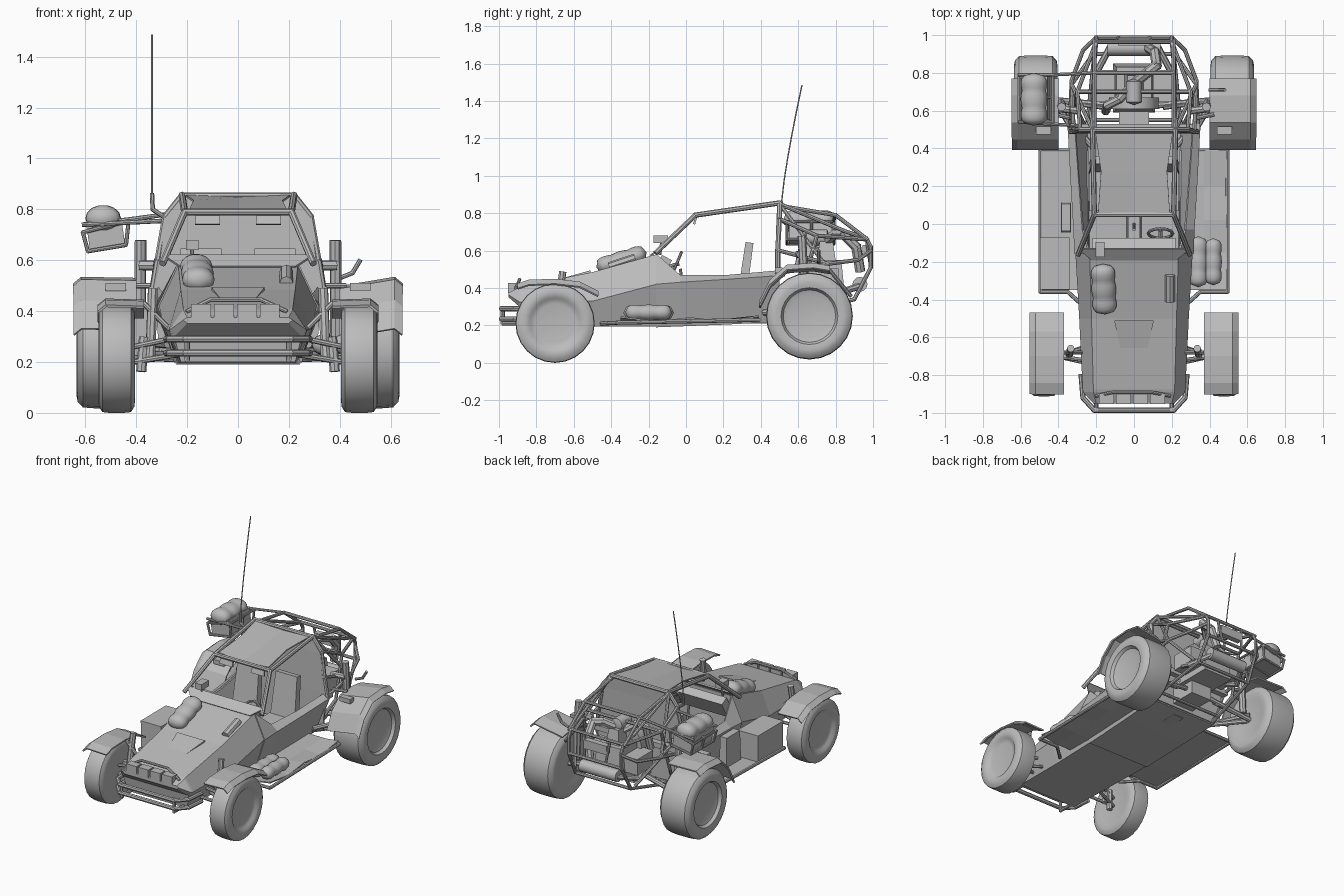
import bpy, bmesh, math
from mathutils import Vector, Matrix

if "Cube" in bpy.data.objects:
    bpy.data.objects.remove(bpy.data.objects["Cube"], do_unlink=True)

grey = bpy.data.materials.new("plain grey")
grey.use_nodes = True
grey.diffuse_color = (0.5, 0.5, 0.5, 1)
grey.node_tree.nodes["Principled BSDF"].inputs["Base Color"].default_value = (0.5, 0.5, 0.5, 1)
SIDES = (("left", 1), ("right", -1))


def finish(name, bm, smooth=False, thick=0):
    bmesh.ops.recalc_face_normals(bm, faces=bm.faces)
    mesh = bpy.data.meshes.new(name)
    bm.to_mesh(mesh)
    bm.free()
    mesh.materials.append(grey)
    ob = bpy.data.objects.new(name, mesh)
    bpy.context.collection.objects.link(ob)
    if thick:
        mod = ob.modifiers.new("thickness", "SOLIDIFY")
        mod.thickness = thick
        mod.offset = 0
    if smooth:
        bpy.ops.object.select_all(action="DESELECT")
        ob.select_set(True)
        bpy.context.view_layer.objects.active = ob
        bpy.ops.object.shade_smooth_by_angle(angle=math.radians(40))
    return ob


def box(name, center, size, tilt=(0, 0, 0), taper=1):
    bm = bmesh.new()
    bmesh.ops.create_cube(bm, size=1)
    for v in bm.verts:
        if v.co.z > 0:
            v.co.x *= taper
            v.co.y *= taper
        v.co = Vector(a * b for a, b in zip(v.co, size))
    rot = Matrix.Rotation(tilt[2], 4, "Z") @ Matrix.Rotation(tilt[1], 4, "Y") @ Matrix.Rotation(tilt[0], 4, "X")
    bm.transform(Matrix.Translation(center) @ rot)
    return finish(name, bm)


def tube(name, *paths, r=0.011, n=8):
    bm = bmesh.new()
    for path in paths:
        for a, b in zip(path, path[1:]):
            a, b = Vector(a), Vector(b)
            d = b - a
            m = Matrix.Translation((a + b) / 2) @ d.to_track_quat("Z", "Y").to_matrix().to_4x4()
            bmesh.ops.create_cone(bm, cap_ends=True, segments=n, radius1=r, radius2=r,
                                  depth=d.length + r * 0.8, matrix=m)
    return finish(name, bm, smooth=True)


def mirrored(name, *paths, r=0.011):
    for side, s in SIDES:
        tube(side + "_" + name, *[[(s * x, y, z) for x, y, z in p] for p in paths], r=r)


def loft(name, sections, closed=False, thick=0):
    bm = bmesh.new()
    rings = [[bm.verts.new(p) for p in sec] for sec in sections]
    n = len(rings[0])
    for a, b in zip(rings, rings[1:]):
        for i in range(n if closed else n - 1):
            j = (i + 1) % n
            bm.faces.new((a[i], a[j], b[j], b[i]))
    if closed:
        bm.faces.new(rings[0])
        bm.faces.new(rings[-1])
    return finish(name, bm, thick=thick)


def lathe(name, profile, loc, axis="X", n=24, scale=(1, 1, 1)):
    bm = bmesh.new()
    vs = [bm.verts.new((r, 0, t)) for t, r in profile]
    es = [bm.edges.new(e) for e in zip(vs, vs[1:])]
    bmesh.ops.spin(bm, geom=vs + es, axis=(0, 0, 1), cent=(0, 0, 0), steps=n, angle=math.tau, use_duplicate=False)
    bmesh.ops.remove_doubles(bm, verts=bm.verts, dist=0.0005)
    turn = Matrix.Rotation(math.pi / 2, 4, "Y") if axis == "X" else Matrix.Rotation(-math.pi / 2, 4, "X")
    bm.transform(Matrix.Translation(loc) @ Matrix.Diagonal((*scale, 1)) @ turn)
    return finish(name, bm, smooth=True)


def bag(name, loc, length, r, scale=(1, 1, 1)):
    steps = 18
    prof = []
    for i in range(steps + 1):
        u = i / steps
        swell = (1 - abs(2 * u - 1) ** 8) ** 0.5 * (0.9 + 0.1 * abs(math.sin(math.pi * u * 3)))
        prof.append(((u - 0.5) * length, r * swell))
    return lathe(name, prof, loc, "Y", 14, scale)


# Wheels with broad flat treads and dished discs
def wheel(name, s, x, y, z, r, half, rim):
    prof = [(-half * .8, 0), (-half * .9, rim), (-half, r * .78), (-half * .96, r * .89), (-half * .78, r * .985),
            (-half * .4, r), (half * .4, r), (half * .78, r * .985), (half * .96, r * .89), (half, r * .78),
            (half * .95, rim + .012), (half * .78, rim), (half * .7, rim * .8), (half * .7, 0)]
    lathe(name, [(t * s, q) for t, q in prof], (s * x, y, z))


for side, s in SIDES:
    wheel(side + "_front_wheel", s, .477, -.70, .212, .212, .072, .13)
    wheel(side + "_rear_wheel", s, .52, .66, .25, .232, .115, .14)

# Hood: rows of y, top z and half width, crease z and half width, bottom z and half width
hood = [(-.95, .375, .20, .365, .215, .352, .20), (-.89, .405, .215, .325, .27, .30, .25),
        (-.875, .41, .215, .325, .272, .20, .225), (-.5, .485, .225, .33, .29, .195, .23),
        (-.16, .58, .235, .42, .31, .195, .24)]
loft("hood", [[(-tw, y, tz), (tw, y, tz), (cw, y, cz), (bw, y, bz), (-bw, y, bz), (-cw, y, cz)]
              for y, tz, tw, cz, cw, bz, bw in hood], closed=True)
loft("cowl", [[(-.225, -.19, .573), (.225, -.19, .573)], [(-.295, -.13, .618), (.295, -.13, .618)]], thick=.01)

# Open cockpit tub
tub = [(-.16, .58, .235, .42, .31, .195, .24), (-.03, .465, .27, .43, .315, .20, .24),
       (.22, .465, .29, .445, .33, .21, .245), (.5, .49, .31, .465, .345, .225, .25)]
loft("cockpit_tub", [[(-tw, y, tz), (-cw, y, cz), (-bw, y, bz), (bw, y, bz), (cw, y, cz), (tw, y, tz)]
                     for y, tz, tw, cz, cw, bz, bw in tub], thick=.012)
box("dashboard", (0, -.13, .51), (.44, .06, .12), (-.5, 0, 0))
box("floor_tunnel", (0, .15, .25), (.08, .6, .08), taper=.8)
box("rear_shelf", (0, .505, .48), (.70, .05, .035))
loft("firewall", [[(-.31, .485, .24), (-.33, .485, .5), (-.29, .49, .76), (-.215, .495, .85)],
                  [(.31, .485, .24), (.33, .485, .5), (.29, .49, .76), (.215, .495, .85)]], thick=.014)
loft("roof_panel", [[(-.19, .06, .80), (0, .06, .79), (.19, .06, .80)],
                    [(-.175, .28, .832), (0, .28, .815), (.175, .28, .832)],
                    [(-.205, .48, .853), (0, .48, .845), (.205, .48, .853)]], thick=.008)
for side, s in SIDES:
    box(side + "_door_seam_front", (s * .276, -.06, .325), (.008, .012, .20), (0, s * .29, 0))
    box(side + "_door_seam_rear", (s * .289, .24, .33), (.008, .012, .20), (0, s * .34, 0))
    # Seats
    box(side + "_seat_base", (s * .14, .19, .31), (.19, .24, .12))
    box(side + "_seat_back", (s * .145, .315, .47), (.19, .05, .35), (-.14, 0, 0), .85)
    box(side + "_sun_visor", (s * .12, .05, .765), (.10, .012, .05), (-.3, 0, 0), .9)

# Roll cage
mirrored("windshield_pillar", [(.295, -.16, .59), (.21, .05, .79), (.22, .5, .855)], r=.014)
mirrored("main_hoop", [(.335, .49, .48), (.315, .49, .6), (.285, .5, .77), (.22, .5, .852)], r=.014)
tube("cage_cross_bars", [(-.21, .05, .79), (.21, .05, .79)], [(-.22, .5, .852), (.22, .5, .852)], r=.014)
mirrored("rear_cage", [(.22, .5, .85), (.21, .86, .70), (.2, .965, .665), (.2, .988, .62), (.2, .988, .51), (.21, .90, .34), (.25, .5, .24)],
         [(.32, .5, .6), (.33, .76, .53), (.27, .92, .55), (.2, .988, .60)], [(.285, .5, .77), (.30, .7, .68), (.2, .965, .66)],
         [(.22, .5, .85), (.33, .74, .53), (.23, .88, .36)], [(.34, .5, .48), (.33, .76, .53)],
         [(.30, .7, .68), (.31, .62, .40), (.25, .5, .25)], [(.21, .5, .84), (.21, .8, .79), (.21, .97, .66)])
tube("rear_cross_bars", *[[(-w, y, z), (w, y, z)] for w, y, z in
     ((.2, .965, .665), (.2, .988, .51), (.21, .90, .34), (.30, .7, .68), (.21, .8, .79), (.25, .55, .26))])
tube("tail_bars", [(-.1, .965, .665), (-.08, .988, .51)], [(.1, .965, .665), (.08, .988, .51)], r=.009)

# Engine
box("engine_block", (0, .72, .45), (.22, .26, .2), taper=.85)
lathe("fan_housing", [(-.03, 0), (-.03, .13), (.03, .13), (.03, 0)], (0, .64, .52), "Y", 16)
box("gearbox", (0, .58, .33), (.16, .2, .14))
box("carburetor", (0, .75, .6), (.10, .10, .10), taper=.7)
lathe("air_filter", [(-.07, 0), (-.055, .042), (.055, .042), (.07, 0)], (0, .70, .67), "Y", 12)
tube("intake_pipe", [(.02, .76, .66), (.07, .80, .69), (.12, .84, .69), (.11, .91, .62), (.08, .93, .5)], r=.027)
tube("side_intake_pipe", [(-.02, .72, .62), (-.08, .66, .66), (-.14, .63, .64), (-.15, .6, .5)], r=.024)
lathe("muffler", [(-.14, 0), (-.14, .04), (.14, .04), (.14, 0)], (0, .93, .42), "X", 12)
box("tail_plate", (0, .965, .60), (.17, .04, .06))
for side, s in SIDES:
    box(side + "_cylinder_head", (s * .15, .73, .45), (.10, .17, .11))
    tube(side + "_exhaust", [(s * .18, .7, .41), (s * .2, .8, .37), (s * .13, .93, .41)], r=.018)

# Suspension
mirrored("front_arms", [(.23, -.74, .23), (.41, -.70, .20), (.23, -.64, .23)], [(.27, -.72, .29), (.41, -.70, .26), (.27, -.66, .29)])
mirrored("front_shock", [(.345, -.70, .21), (.335, -.66, .48)], r=.02)
mirrored("front_spring", [(.38, -.70, .17), (.37, -.69, .29)], r=.02)
mirrored("rear_arms", [(.23, .42, .24), (.44, .66, .25), (.16, .62, .30)], [(.28, .42, .27), (.42, .66, .28)], r=.016)
mirrored("rear_shock", [(.385, .64, .30), (.383, .62, .67)], r=.023)
mirrored("shock_mount", [(.30, .60, .58), (.38, .61, .58)], r=.02)
mirrored("drive_shaft", [(.05, .62, .32), (.45, .66, .25)], r=.016)


# Fenders
def fender(name, s, inner, outer, path, lift):
    loft(name, [[(s * inner, y, z - lift), (s * (outer - .03), y, z), (s * outer, y, z - .025)] for y, z in path], thick=.01)


for side, s in SIDES:
    fender(side + "_front_fender", s, .37, .55, [(-.90, .42), (-.84, .44), (-.70, .445), (-.57, .43), (-.47, .38)], .005)
    fender(side + "_rear_fender", s, .40, .645, [(.395, .33), (.45, .44), (.54, .52), (.68, .53), (.77, .515)], .02 + s * .016)
    tube(side + "_fender_brackets", [(s * .26, -.68, .32), (s * .37, -.68, .43)], [(s * .33, .56, .5), (s * .42, .58, .5)])
    box(side + "_fender_lamp", (s * .48, .495, .495), (.08, .04, .03))
tube("fender_prong", [(.40, .71, .53), (.45, .71, .55), (.48, .71, .60)], r=.009)

# Side platforms with their frames
for side, s in SIDES:
    loft(side + "_platform", [[(s * .24, y, z), (s * .37, y, z), (s * .49, y, z + w * (s > 0))]
                             for y, z, w in ((-.35, .225, .02), (-.15, .22, 0), (.02, .225, .015), (.2, .23, -.01), (.39, .235, .015))], thick=.008)
    tube(side + "_platform_frame", [(s * .25, -.45, .21), (s * .35, -.36, .215), (s * .495, -.36, .215), (s * .495, .39, .23), (s * .26, .39, .23)])
box("storage_box", (-.42, -.21, .31), (.15, .27, .17))
box("storage_lid", (-.42, -.21, .40), (.155, .275, .015))
box("fuel_can", (-.36, .035, .33), (.055, .16, .20), taper=.9)
bag("inner_bedroll", (.34, -.2, .268), .27, .05, (1, 1, .85))
bag("outer_bedroll", (.42, -.2, .27), .25, .05, (.9, 1, .85))

# Hood gear
hood_bag = bag("hood_bedroll", (0, 0, 0), .28, .065, (1, 1, .75))
hood_bag.location = (-.16, -.345, .55)
hood_bag.rotation_euler = (.3, 0, .05)
loft("hood_scoop", [[(-.07, -.67, .45), (.07, -.67, .45), (.07, -.67, .44), (-.07, -.67, .44)],
                    [(-.105, -.51, .495), (.105, -.51, .495), (.105, -.51, .47), (-.105, -.51, .47)]], closed=True)
tube("hood_lamp", [(.19, -.40, .515), (.19, -.28, .555)], r=.026)
tube("hood_mirror_post", [(-.18, -.14, .58), (-.18, -.13, .65)], r=.008)
box("hood_mirror", (-.18, -.135, .66), (.05, .08, .04))
tube("steering_column", [(.14, -.14, .5), (.14, -.04, .53)], r=.01)
ring = [(.14 + .065 * math.cos(a), -.05 + .025 * math.sin(a), .53 + .06 * math.sin(a))
        for a in [math.tau * i / 12 for i in range(13)]]
tube("steering_wheel", ring, r=.008)
tube("gear_lever", [(0, 0, .28), (0, -.03, .50)], r=.008)

# Headlights and bumper
for i, x in enumerate((-.145, -.055, .035, .125)):
    box("headlight_%d" % (i + 1), (x, -.925, .40), (.078, .055, .055))
tube("headlight_rail", [(-.20, -.91, .40), (-.11, -.89, .445), (.09, -.89, .445), (.19, -.91, .40)], r=.009)
for label, z in (("upper", .29), ("lower", .235)):
    tube(label + "_bumper", [(-.28, -.80, z), (-.27, -.92, z), (-.21, -.986, z), (.21, -.986, z), (.27, -.92, z), (.28, -.80, z)], r=.014)
mirrored("bumper_post", [(.2, -.98, .30), (.2, -.98, .21), (.2, -.80, .21)])

# Cargo basket and antenna
corners = [(-.61, .71), (-.43, .755), (-.44, .66), (-.59, .635)]
tube("cargo_basket", *[[(x, y, z) for x, z in corners + corners[:1]] for y in (.54, .67, .79)],
     *[[(x, .54, z), (x, .79, z)] for x, z in corners], r=.008)
tube("basket_supports", [(-.61, .79, .74), (-.43, .79, .76), (-.21, .8, .79)], [(-.61, .54, .74), (-.29, .52, .755)], r=.009)
box("basket_pack", (-.52, .665, .70), (.14, .23, .11), (0, -.15, 0))
bag("basket_bag", (-.53, .66, .765), .28, .07, (1, 1, .75))
tube("antenna_base", [(-.29, .5, .77), (-.335, .505, .80), (-.338, .51, .86)], r=.009)
whip = [(-.338, .51 + .11 * (i / 5) ** 1.25, .85 + .635 * i / 5) for i in range(6)]
tube("antenna", whip, r=.0035, n=6)
